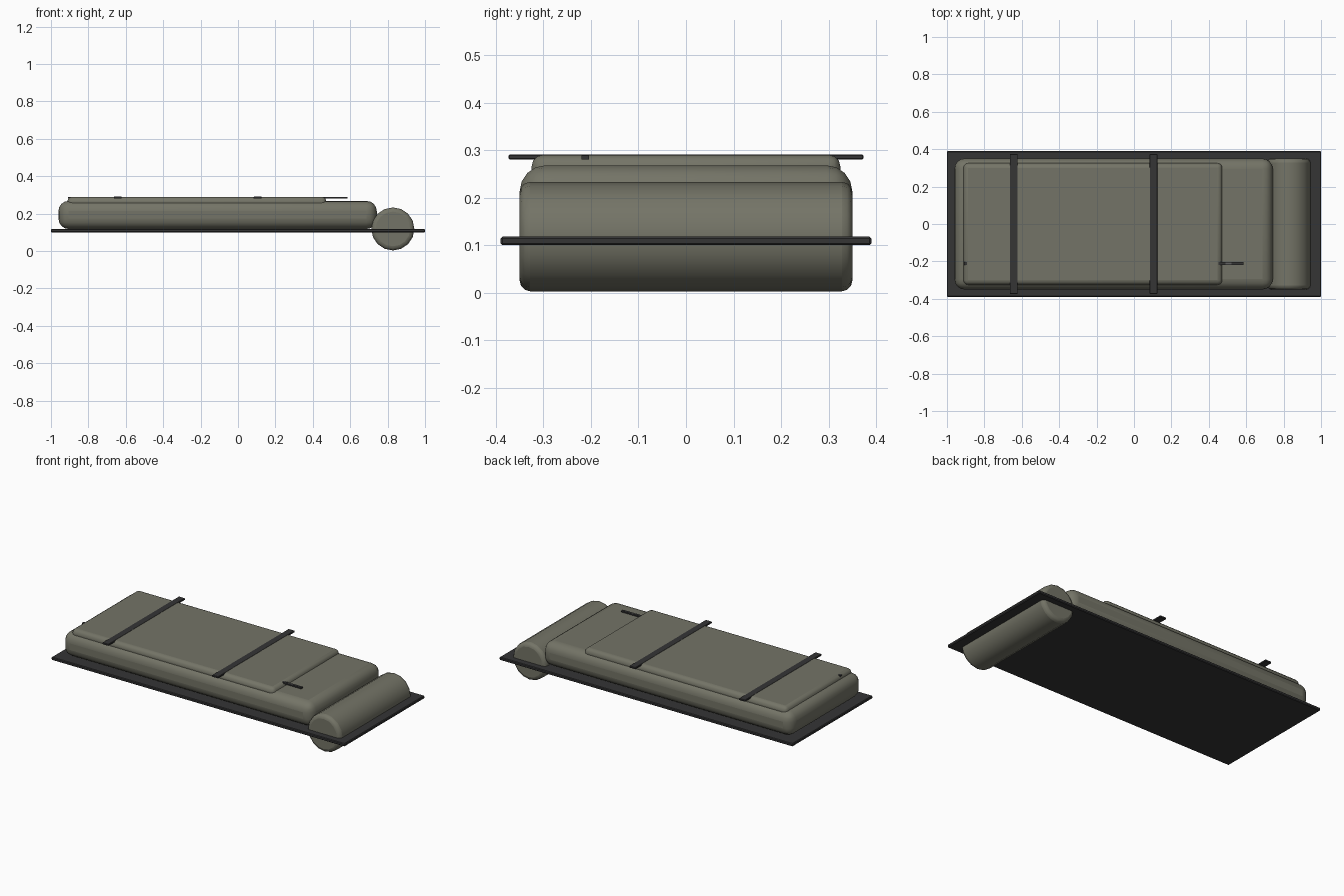
import bpy, bmesh, math
from mathutils import Matrix, Vector

if "Cube" in bpy.data.objects:
    bpy.data.objects.remove(bpy.data.objects["Cube"])


def material(name, rgb):
    m = bpy.data.materials.new(name)
    m.diffuse_color = (*rgb, 1)
    m.use_nodes = True
    m.node_tree.nodes["Principled BSDF"].inputs["Base Color"].default_value = m.diffuse_color
    return m


olive = material("olive fabric", (0.175, 0.175, 0.135))
dark = material("dark rubber", (0.035, 0.035, 0.036))
grey = material("grey metal", (0.12, 0.12, 0.12))


def finish(name, bm, mat, bevel=0, segs=1, angle=30, smooth=True):
    me = bpy.data.meshes.new(name)
    bm.to_mesh(me)
    bm.free()
    ob = bpy.data.objects.new(name, me)
    bpy.context.collection.objects.link(ob)
    me.materials.append(mat)
    if bevel:
        b = ob.modifiers.new("bevel", 'BEVEL')
        b.width, b.segments = bevel, segs
        b.limit_method, b.angle_limit = 'ANGLE', math.radians(angle)
    if smooth:
        bpy.ops.object.select_all(action='DESELECT')
        bpy.context.view_layer.objects.active = ob
        ob.select_set(True)
        bpy.ops.object.shade_smooth_by_angle(angle=math.radians(40))
    return ob


def box(name, lo, hi, mat, bevel=0, segs=1, smooth=True):
    lo, hi = Vector(lo), Vector(hi)
    bm = bmesh.new()
    bmesh.ops.create_cube(bm, size=1, matrix=Matrix.Translation((lo + hi) / 2)
                          @ Matrix.Diagonal((*(hi - lo), 1)))
    return finish(name, bm, mat, bevel, segs, smooth=smooth)


# Ground mat
box("ground_mat", (-1, -0.39, 0.1), (1, 0.39, 0.118), dark, 0.004, 1, False)

# Padded bag and the raised cover on top of it
box("bag_body", (-0.96, -0.35, 0.118), (0.742, 0.35, 0.268), olive, 0.055, 4)
box("bag_cover", (-0.912, -0.325, 0.19), (0.472, 0.325, 0.29), olive, 0.025, 3)

# Rolled pillow lying across the head end
bm = bmesh.new()
bmesh.ops.create_cone(bm, cap_ends=True, segments=16, radius1=0.115, radius2=0.115, depth=0.70,
                      matrix=Matrix.Translation((0.828, 0, 0.118))
                      @ Matrix.Rotation(math.pi / 2, 4, 'X'))
finish("pillow_roll", bm, olive, 0.022, 3, 40)

# Straps across the bag
for i, x in enumerate((-0.643, 0.105)):
    box(f"strap_{i + 1}", (x - 0.021, -0.373, 0.28), (x + 0.021, 0.373, 0.291), dark, 0.002, 1, False)

# Zip running along the cover, with its pull
box("zip", (-0.91, -0.22, 0.28), (0.585, -0.204, 0.2885), dark, smooth=False)
box("zip_pull", (0.49, -0.217, 0.281), (0.52, -0.207, 0.2895), grey, smooth=False)
